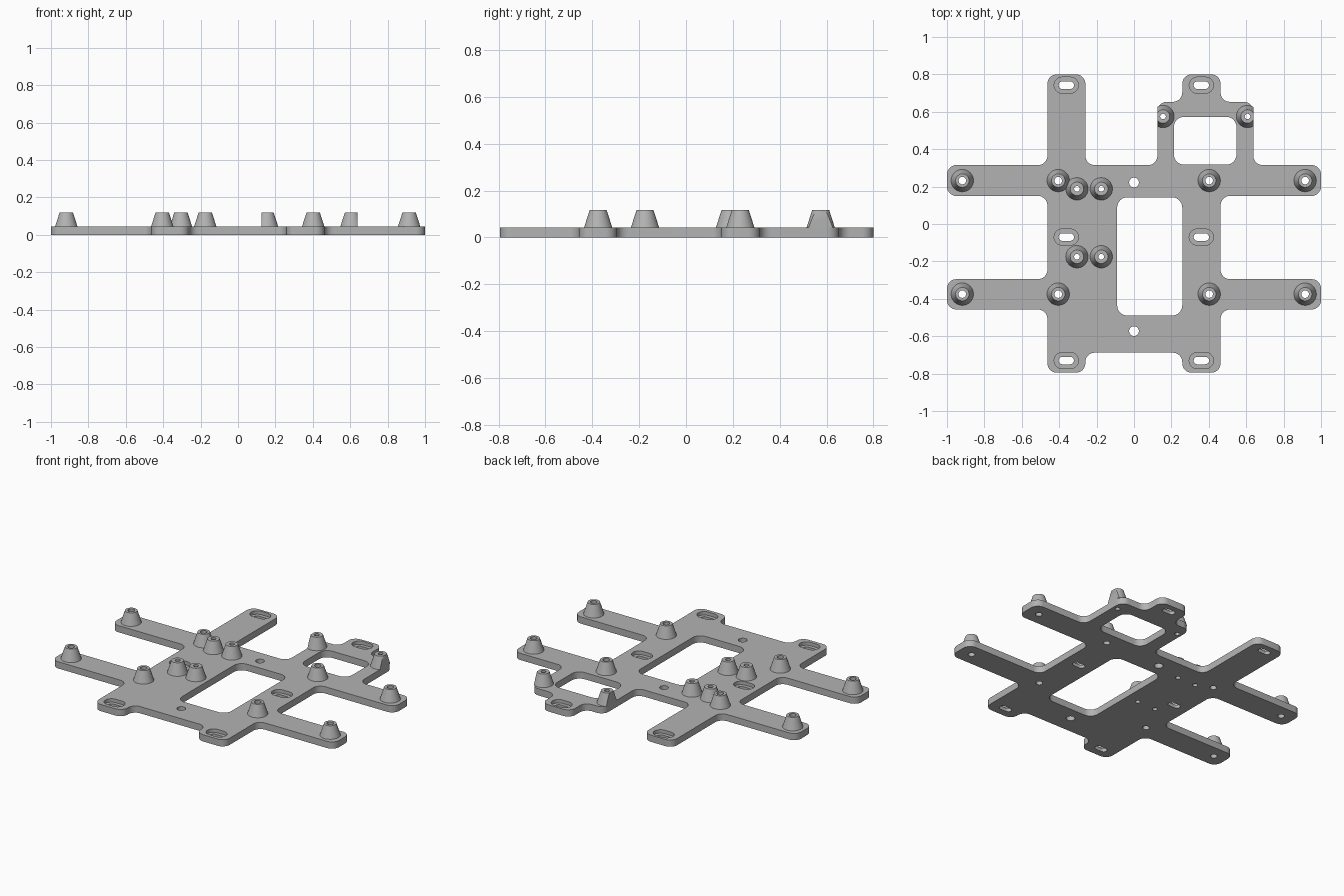
import bpy, bmesh, math
from mathutils import Vector

if "Cube" in bpy.data.objects:
    bpy.data.objects.remove(bpy.data.objects["Cube"], do_unlink=True)

THICK, TOP = 0.043, 0.118

grey = bpy.data.materials.new("plain grey")
grey.use_nodes = True
colour = (0.45, 0.45, 0.45, 1)
grey.diffuse_color = colour
grey.node_tree.nodes["Principled BSDF"].inputs["Base Color"].default_value = colour


def rounded(points, r, steps=8):
    """Replace each corner of a polygon with a tangent arc."""
    out = []
    for i, p in enumerate(points):
        p = Vector(p)
        a = (Vector(points[i - 1]) - p).normalized()
        b = (Vector(points[(i + 1) % len(points)]) - p).normalized()
        centre = p + (a + b) * r
        for k in range(steps + 1):
            t = k / steps * math.pi / 2
            out.append(centre - b * r * math.cos(t) - a * r * math.sin(t))
    return out


def rectangle(x0, x1, y0, y1):
    return [(x0, y0), (x1, y0), (x1, y1), (x0, y1)]


def circle(x, y, r, n=32):
    return [(x + r * math.cos(2 * math.pi * k / n), y + r * math.sin(2 * math.pi * k / n))
            for k in range(n)]


def slot(x, y, half, r):
    return rounded(rectangle(x - half, x + half, y - r, y + r), r * 0.999)


def prisms(name, outlines, z0, z1):
    """Extrude closed outlines between two heights into one object."""
    bm = bmesh.new()
    for line in outlines:
        low = [bm.verts.new((p[0], p[1], z0)) for p in line]
        high = [bm.verts.new((p[0], p[1], z1)) for p in line]
        bm.faces.new(low[::-1])
        bm.faces.new(high)
        for i in range(len(line)):
            bm.faces.new((low[i - 1], low[i], high[i], high[i - 1]))
    return finish(name, bm)


def finish(name, bm):
    bmesh.ops.recalc_face_normals(bm, faces=bm.faces)
    mesh = bpy.data.meshes.new(name)
    bm.to_mesh(mesh)
    bm.free()
    mesh.materials.append(grey)
    obj = bpy.data.objects.new(name, mesh)
    bpy.context.collection.objects.link(obj)
    return obj


def select(obj):
    bpy.ops.object.select_all(action="DESELECT")
    obj.select_set(True)
    bpy.context.view_layer.objects.active = obj


def smooth(obj):
    select(obj)
    bpy.ops.object.shade_smooth_by_angle(angle=math.radians(35))


def cut(obj, cutter):
    select(obj)
    mod = obj.modifiers.new("cut", "BOOLEAN")
    mod.operation, mod.solver, mod.object = "DIFFERENCE", "EXACT", cutter
    bpy.ops.object.modifier_apply(modifier=mod.name)
    bpy.data.objects.remove(cutter, do_unlink=True)


# Plate outline, counter-clockwise from the lower left foot
A, B, C, D = -0.463, -0.26, 0.258, 0.463
E, F = 0.125, 0.638
outline = [
    (A, -0.795), (B, -0.795), (B, -0.688), (C, -0.688), (C, -0.795), (D, -0.795),
    (D, -0.457), (1, -0.457), (1, -0.295), (D, -0.295),
    (D, 0.15), (1, 0.15), (1, 0.315), (F, 0.315),
    (F, 0.653), (D, 0.653), (D, 0.8), (C, 0.8), (C, 0.653), (E, 0.653),
    (E, 0.315), (B, 0.315), (B, 0.8), (A, 0.8),
    (A, 0.315), (-1, 0.315), (-1, 0.15), (A, 0.15),
    (A, -0.295), (-1, -0.295), (-1, -0.457), (A, -0.457)]
plate = prisms("mounting_plate", [rounded(outline, 0.05)], 0, THICK)

# Standoff positions: x, y, bore radius
standoffs = [(x, y, 0.02) for x in (-0.918, -0.405, 0.402, 0.915) for y in (-0.375, 0.232)]
standoffs += [(x, y, 0.015) for x in (-0.305, -0.175) for y in (-0.175, 0.188)]
standoffs += [(x, 0.575, 0.015) for x in (0.155, 0.607)]

# Windows, round holes, standoff bores and slots through the plate
slots = [(x, y) for x in (-0.362, 0.36) for y in (-0.73, -0.07, 0.742)]
through = [rounded(rectangle(-0.09, C, -0.49, 0.143), 0.055),
           rounded(rectangle(0.213, 0.548, 0.317, 0.573), 0.055),
           circle(0, 0.222, 0.026), circle(0, -0.573, 0.026)]
through += [circle(*s) for s in standoffs]
through += [slot(x, y, 0.041, 0.02) for x, y in slots]
cut(plate, prisms("through_cutter", through, -0.1, 0.1))

# Wider recesses around the slots on the upper face
cut(plate, prisms("recess_cutter", [slot(x, y, 0.065, 0.043) for x, y in slots], 0.021, 0.1))
smooth(plate)


# Tapered hollow standoffs; the two on the bracket are trimmed flush with its sides
def standoff(name, x, y, bore):
    bm = bmesh.new()
    profile = [(0.06, THICK), (0.036, TOP), (bore, TOP), (bore, THICK)]
    rings = [[bm.verts.new((px, py, z)) for px, py in circle(x, y, r)] for r, z in profile]
    for low, high in zip(rings, rings[1:]):
        for i in range(len(low)):
            bm.faces.new((low[i - 1], low[i], high[i], high[i - 1]))
    if y > 0.5:
        edge, side = (E, -1) if x < 0.36 else (F, 1)
        cutting = bmesh.ops.bisect_plane(
            bm, geom=bm.verts[:] + bm.edges[:] + bm.faces[:],
            plane_co=(edge, 0, 0), plane_no=(side, 0, 0), clear_outer=True)
        rim = [v for v in cutting["geom_cut"] if isinstance(v, bmesh.types.BMVert)]
        rim.sort(key=lambda v: v.co.y)
        bm.faces.new(rim)
    smooth(finish(name, bm))


for n, (x, y, bore) in enumerate(standoffs, 1):
    standoff(f"standoff_{n}", x, y, bore)
